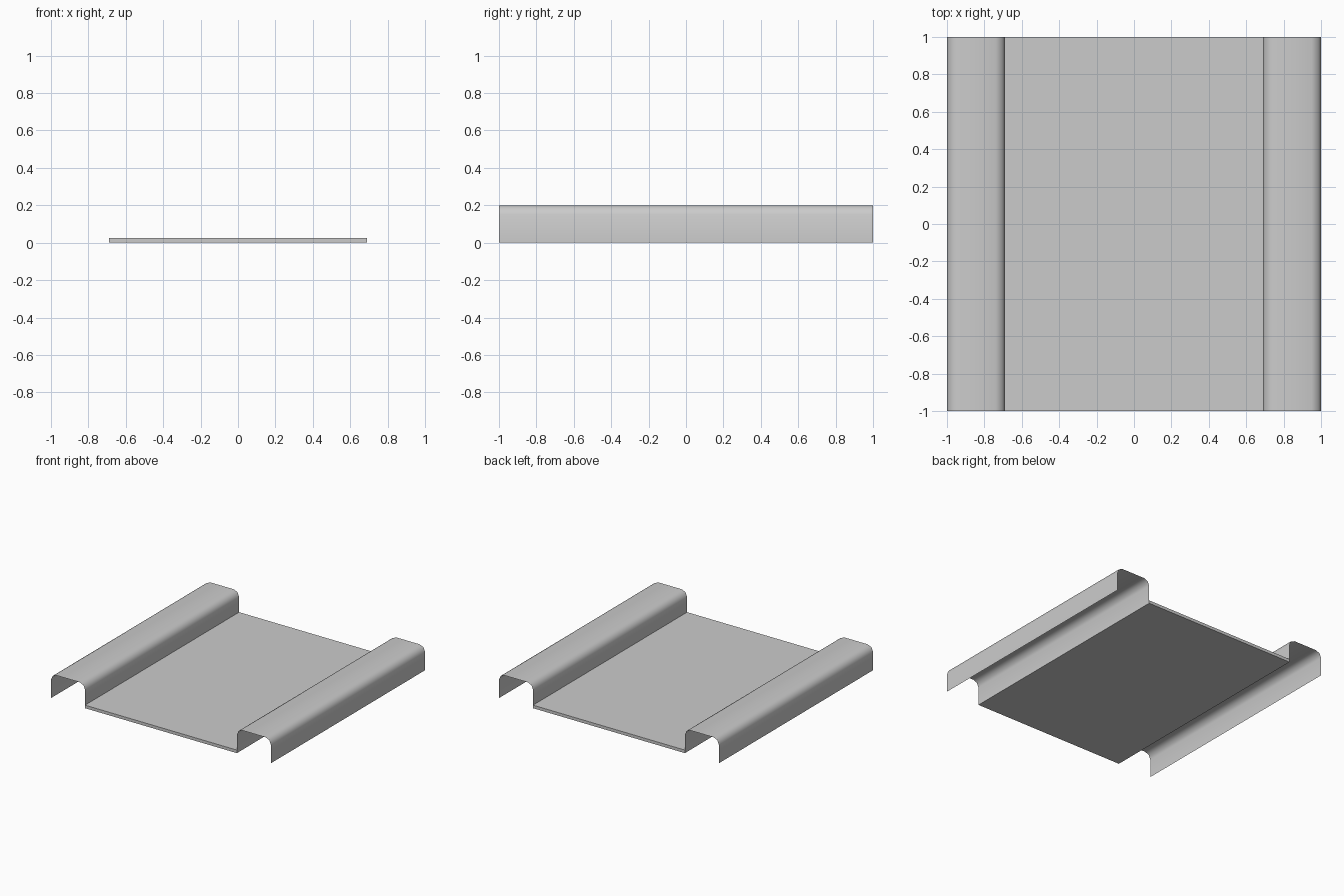
import bpy, bmesh, math

if "Cube" in bpy.data.objects:
    bpy.data.objects.remove(bpy.data.objects["Cube"])

grey = bpy.data.materials.new("plain grey")
grey.diffuse_color = (0.6, 0.6, 0.6, 1)
grey.use_nodes = True
grey.node_tree.nodes["Principled BSDF"].inputs["Base Color"].default_value = grey.diffuse_color


def finish(name, bm):
    me = bpy.data.meshes.new(name)
    bm.to_mesh(me)
    bm.free()
    me.materials.append(grey)
    ob = bpy.data.objects.new(name, me)
    bpy.context.collection.objects.link(ob)
    return ob


# flat deck plate between the rails
bm = bmesh.new()
bmesh.ops.create_cube(bm, size=1)
bmesh.ops.scale(bm, vec=(1.38, 2, 0.025), verts=bm.verts)
bmesh.ops.translate(bm, vec=(0, 0, 0.0125), verts=bm.verts)
finish("deck_plate", bm)


# thin open channel with rounded top corners, running front to back
def rail(name, x0, x1, height=0.2, r=0.05, steps=2):
    profile = [(x0, 0)]
    for cx, start in ((x0 + r, math.pi), (x1 - r, math.pi / 2)):
        for i in range(steps + 1):
            a = start - i * math.pi / 2 / steps
            profile.append((cx + r * math.cos(a), height - r + r * math.sin(a)))
    profile.append((x1, 0))
    bm = bmesh.new()
    rows = [[bm.verts.new((x, y, z)) for x, z in profile] for y in (-1, 1)]
    for i in range(len(profile) - 1):
        f = bm.faces.new((rows[0][i], rows[0][i + 1], rows[1][i + 1], rows[1][i]))
        f.smooth = True
    bm.normal_update()
    if max(bm.faces, key=lambda f: f.normal.z ** 2).normal.z < 0:
        bmesh.ops.reverse_faces(bm, faces=bm.faces)
    finish(name, bm)


rail("left_rail", -1.0, -0.69)
rail("right_rail", 0.69, 1.0)
